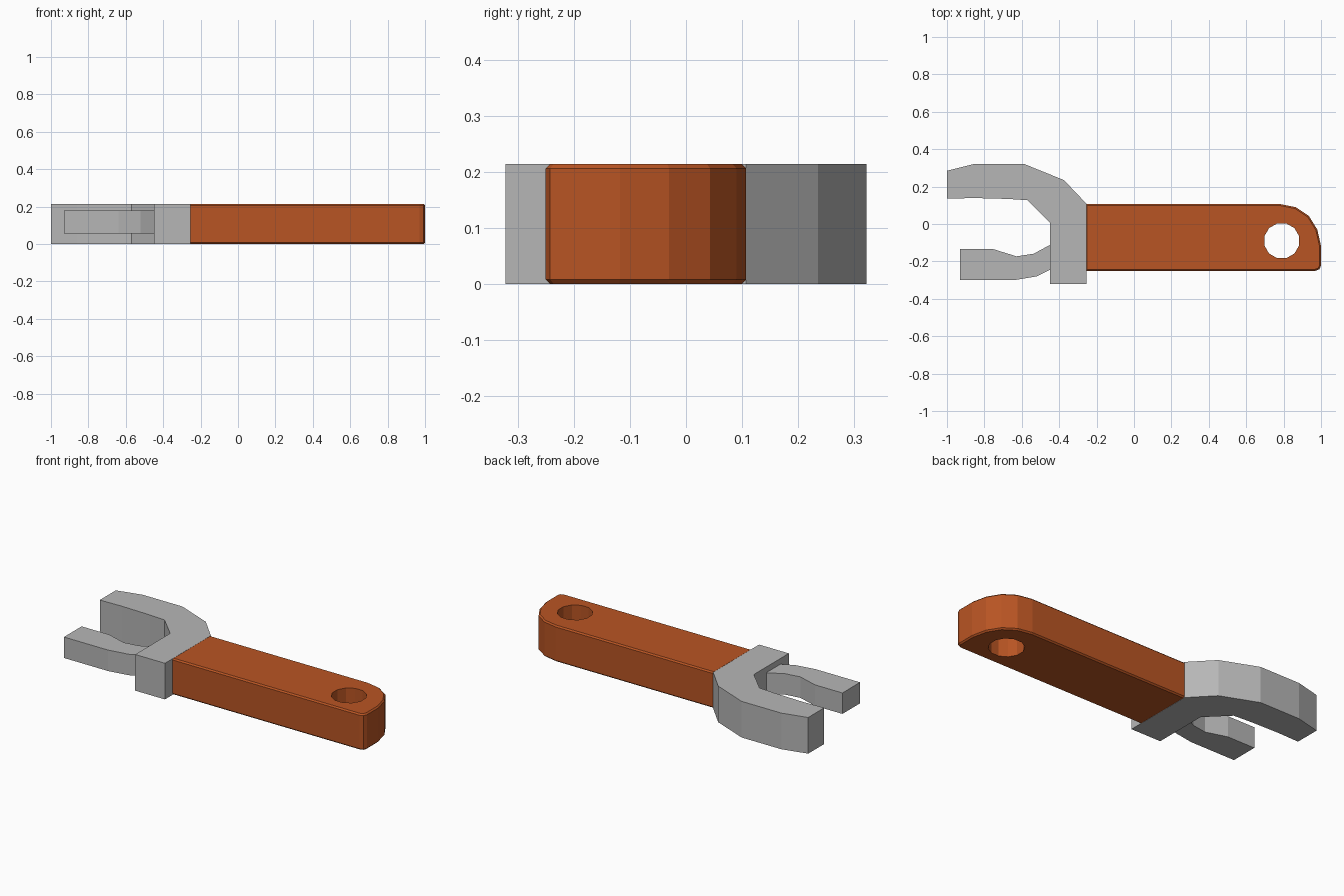
import bpy
import bmesh
import math

cube = bpy.data.objects.get("Cube")
if cube:
    bpy.data.objects.remove(cube, do_unlink=True)


def material(name, rgb):
    mat = bpy.data.materials.new(name)
    mat.use_nodes = True
    mat.diffuse_color = (*rgb, 1)
    mat.node_tree.nodes["Principled BSDF"].inputs["Base Color"].default_value = (*rgb, 1)
    return mat


steel = material("steel grey", (0.47, 0.47, 0.47))
orange = material("burnt orange", (0.485, 0.09, 0.017))


def plate(name, outline, bottom, top, mat, chamfer=0):
    """Extrude a flat outline upward, optionally chamfering the cap rims."""
    bm = bmesh.new()
    base = bm.faces.new([bm.verts.new((x, y, bottom)) for x, y in outline])
    new = bmesh.ops.extrude_face_region(bm, geom=[base])["geom"]
    for v in new:
        if isinstance(v, bmesh.types.BMVert):
            v.co.z = top
    bmesh.ops.recalc_face_normals(bm, faces=bm.faces)
    if chamfer:
        rims = [e for e in bm.edges if abs(e.verts[0].co.z - e.verts[1].co.z) < 1e-5]
        bmesh.ops.bevel(bm, geom=rims, offset=chamfer, segments=1,
                        affect='EDGES', profile=0.5)
    mesh = bpy.data.meshes.new(name)
    bm.to_mesh(mesh)
    bm.free()
    mesh.materials.append(mat)
    obj = bpy.data.objects.new(name, mesh)
    bpy.context.collection.objects.link(obj)
    return obj


thickness = 0.214

# Hooked head: fixed upper jaw and the neck beside the handle
plate("fixed_jaw", [
    (-1, 0.285), (-0.85, 0.322), (-0.59, 0.322), (-0.375, 0.235),
    (-0.253, 0.107), (-0.253, -0.322), (-0.448, -0.322), (-0.448, 0.005),
    (-0.57, 0.127), (-0.67, 0.134), (-0.86, 0.139), (-1, 0.135),
], 0, thickness, steel)

# Thinner sliding lower jaw, seated in the neck
plate("sliding_jaw", [
    (-0.93, -0.135), (-0.75, -0.135), (-0.628, -0.173), (-0.537, -0.159),
    (-0.44, -0.107), (-0.44, -0.24), (-0.52, -0.28), (-0.64, -0.3),
    (-0.93, -0.3),
], 0.056, 0.18, steel)

# Grip with a rounded end
handle = plate("handle", [
    (-0.26, 0.107), (0.78, 0.107), (0.865, 0.09), (0.935, 0.043),
    (0.98, -0.03), (1, -0.118), (1, -0.222), (0.991, -0.242),
    (0.97, -0.25), (-0.26, -0.25),
], 0, thickness, orange, 0.008)

# Hanging hole through the grip
sides, radius = 12, 0.096
ring = [(0.79 + radius * math.cos(math.tau * (i + 0.5) / sides),
         -0.09 + radius * math.sin(math.tau * (i + 0.5) / sides)) for i in range(sides)]
cutter = plate("hole_cutter", ring, -0.1, 0.4, orange)
cutter.hide_render = True
cut = handle.modifiers.new("hanging_hole", 'BOOLEAN')
cut.operation = 'DIFFERENCE'
cut.solver = 'EXACT'
cut.object = cutter
bpy.context.view_layer.objects.active = handle
bpy.ops.object.modifier_apply(modifier=cut.name)
bpy.data.objects.remove(cutter, do_unlink=True)
